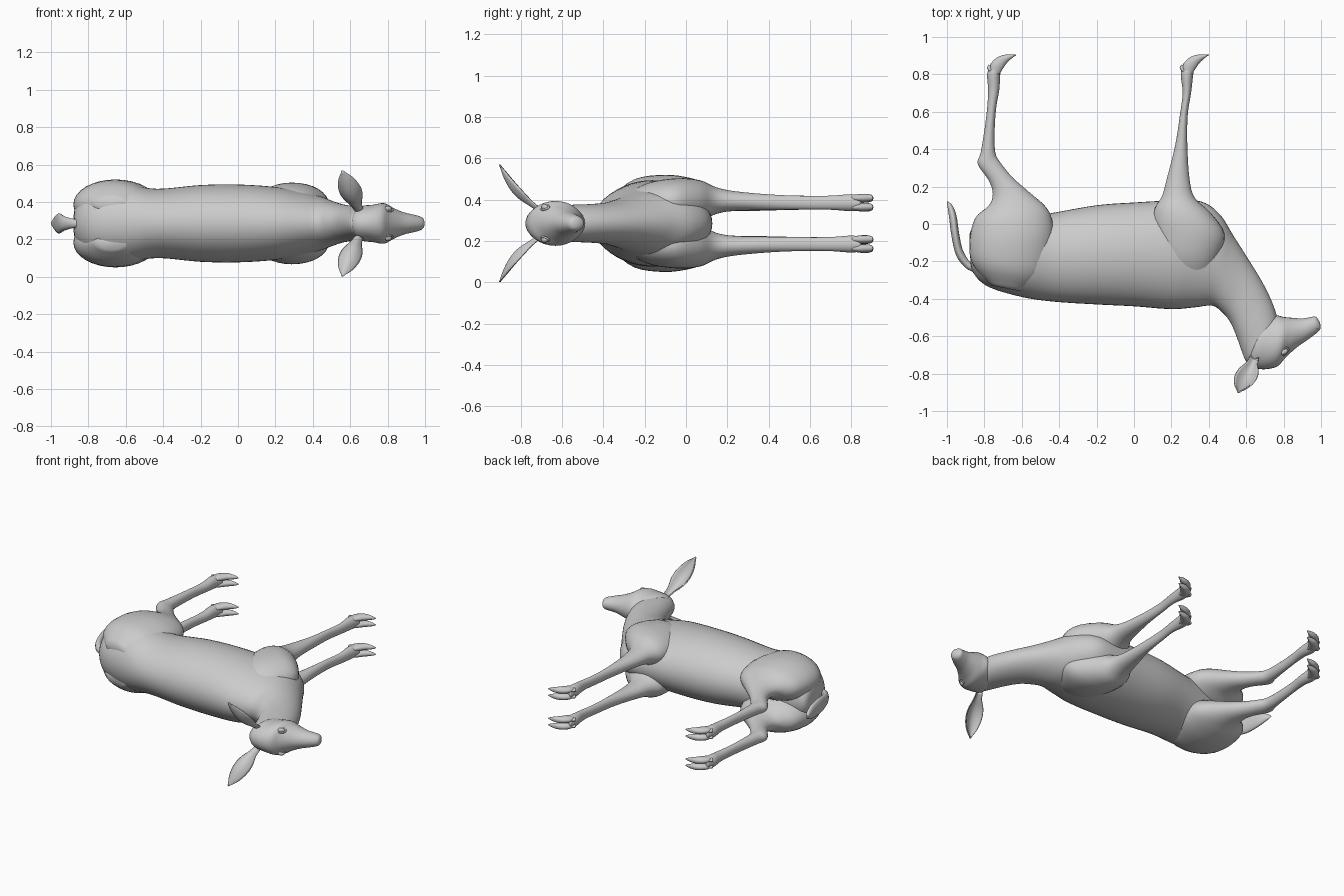
import bpy, math
from mathutils import Vector, Matrix

if "Cube" in bpy.data.objects:
    bpy.data.objects.remove(bpy.data.objects["Cube"])

MID = 0.285  # the deer lies on its side; its symmetry plane is z = MID


def make(name, verts, faces):
    me = bpy.data.meshes.new(name)
    me.from_pydata(verts, [], faces)
    ob = bpy.data.objects.new(name, me)
    bpy.context.collection.objects.link(ob)
    for p in me.polygons:
        p.use_smooth = True
    return ob


def spline(rows, steps):
    """Catmull-Rom interpolation of rows of numbers."""
    out = []
    for i in range(len(rows) - 1):
        p0, p1 = rows[max(i - 1, 0)], rows[i]
        p2, p3 = rows[i + 1], rows[min(i + 2, len(rows) - 1)]
        for k in range(steps):
            t = k / steps
            out.append([0.5 * (2 * b + (c - a) * t + (2 * a - 5 * b + 4 * c - d) * t * t
                               + (3 * b - a - 3 * c + d) * t ** 3)
                        for a, b, c, d in zip(p0, p1, p2, p3)])
    out.append(list(rows[-1]))
    return out


def loft(name, rows, side=1, n=32, steps=4):
    """Each row: outline point A (x, y), outline point B (x, y), half width in z, z offset."""
    rows = [tuple(r) if len(r) == 6 else tuple(r) + (0,) for r in rows]
    verts, faces = [], []
    rings = spline(rows, steps)
    for ax, ay, bx, by, rz, off in rings:
        for k in range(n):
            t = 2 * math.pi * k / n
            c, s = math.cos(t) / 2, math.sin(t)
            verts.append(((ax + bx) / 2 + (ax - bx) * c, (ay + by) / 2 + (ay - by) * c,
                          MID + side * (off + rz * s)))
    for i in range(len(rings) - 1):
        for k in range(n):
            a, b = i * n + k, i * n + (k + 1) % n
            f = (a, b, b + n, a + n)
            faces.append(f if side < 0 else f[::-1])
    first, last = list(range(n)), list(range(len(verts) - n, len(verts)))
    faces += [first[::-1], last] if side < 0 else [first, last[::-1]]
    ob = make(name, verts, faces)
    import_fix(ob)
    return ob


def import_fix(ob):
    """Make the normals face outwards."""
    import bmesh
    bm = bmesh.new()
    bm.from_mesh(ob.data)
    bmesh.ops.recalc_face_normals(bm, faces=bm.faces)
    bm.to_mesh(ob.data)
    bm.free()


# Torso and neck
loft("torso_and_neck", [
    (-.875, -.19, -.88, -.10, .02), (-.86, -.26, -.87, -.03, .10), (-.78, -.335, -.79, 0, .18),
    (-.60, -.39, -.60, .03, .205), (-.43, -.415, -.43, .06, .185), (-.20, -.43, -.20, .10, .205),
    (0, -.44, 0, .115, .208), (.20, -.455, .20, .125, .195), (.33, -.445, .36, .12, .17),
    (.42, -.437, .46, .05, .145), (.48, -.48, .53, -.06, .12), (.52, -.535, .60, -.17, .102),
    (.555, -.62, .68, -.30, .093), (.58, -.69, .735, -.41, .09), (.605, -.74, .765, -.50, .085),
    (.66, -.74, .765, -.56, .06)], n=48, steps=5)

# Head
loft("head", [
    (.60, -.72, .62, -.66, .03), (.625, -.76, .68, -.52, .088), (.69, -.777, .755, -.49, .10),
    (.765, -.762, .80, -.497, .108), (.81, -.715, .85, -.502, .083), (.87, -.66, .90, -.505, .060),
    (.93, -.618, .945, -.498, .047), (.972, -.587, .97, -.495, .038),
    (.992, -.568, .988, -.515, .026), (.998, -.553, .996, -.535, .008)])

# Tail
loft("tail", [
    (-.85, -.26, -.84, -.22, .022), (-.90, -.235, -.875, -.205, .026),
    (-.95, -.17, -.915, -.14, .04), (-.975, -.07, -.935, -.05, .054),
    (-.988, .03, -.948, .04, .045), (-.998, .10, -.968, .095, .022),
    (-1, .122, -.993, .12, .005)], n=20)

HIND = [
    (-.76, -.33, -.60, -.36, .04, .10), (-.86, -.22, -.47, -.27, .115, .10),
    (-.88, -.10, -.43, -.10, .132, .103), (-.85, .03, -.435, .01, .112, .108),
    (-.775, .10, -.47, .09, .08, .113), (-.755, .16, -.56, .17, .058, .11),
    (-.775, .23, -.65, .25, .045, .105), (-.835, .32, -.715, .33, .04, .10),
    (-.82, .38, -.742, .385, .038, .10), (-.80, .50, -.745, .50, .035, .10),
    (-.785, .62, -.737, .62, .033, .10), (-.78, .72, -.72, .72, .034, .10),
    (-.785, .80, -.715, .80, .041, .10), (-.765, .86, -.705, .84, .034, .10)]
FORE = [
    (.20, -.30, .36, -.32, .03, .10), (.13, -.17, .44, -.20, .095, .10),
    (.10, -.02, .485, -.06, .113, .105), (.11, .08, .41, .06, .10, .108),
    (.15, .15, .325, .14, .065, .11), (.175, .24, .297, .24, .047, .108),
    (.22, .42, .285, .42, .037, .102), (.245, .58, .287, .58, .033, .10),
    (.26, .70, .305, .70, .034, .10), (.25, .80, .317, .80, .041, .10),
    (.265, .86, .325, .84, .034, .10)]
CLAW = [  # x is measured from the toe tip
    (-.14, .81, -.09, .80, .014), (-.138, .85, -.068, .835, .02), (-.11, .885, -.05, .86, .021),
    (-.07, .903, -.03, .88, .018), (-.03, .906, -.01, .896, .011), (0, .906, 0, .902, .003)]
DEWCLAW = [(-.125, .80, -.10, .80, .010), (-.155, .83, -.125, .825, .011),
           (-.148, .852, -.138, .85, .004)]

for side, label in ((1, "right"), (-1, "left")):
    # Legs with cloven hooves and dewclaws
    for part, rows, tip in (("hind", HIND, -.63), ("front", FORE, .40)):
        loft(f"{label}_{part}_leg", rows, side)
        for j, off in enumerate((.078, .122)):
            for kind, shape in (("hoof", CLAW), ("dewclaw", DEWCLAW)):
                loft(f"{label}_{part}_{kind}_{j + 1}",
                     [(a + tip, y, b + tip, v, r, off) for a, y, b, v, r in shape], side, n=16)

    # Cupped, leaf-shaped ear
    base, tip = Vector((.645, -.715, .07)), Vector((.558, -.90, .283))
    axis = (tip - base).normalized()
    wide = Vector((1, -.1, .1))
    wide = (wide - axis * wide.dot(axis)).normalized()
    cup = axis.cross(wide)
    if cup.z < 0:
        cup = -cup
    widths = spline([(.022,), (.03,), (.05,), (.058,), (.052,), (.034,), (.003,)], 3)
    verts, faces, m = [], [], 12
    for i, (w,) in enumerate(widths):
        t = i / (len(widths) - 1)
        for k in range(m + 1):
            u = 2 * k / m - 1
            p = base + (tip - base) * t + wide * (w * u) \
                + cup * (w * .8 * (u * u - .5) * (1 - .4 * t) - .02 * math.sin(math.pi * t))
            verts.append((p.x, p.y, MID + side * p.z))
    for i in range(len(widths) - 1):
        for k in range(m):
            a = i * (m + 1) + k
            faces.append((a, a + 1, a + m + 2, a + m + 1))
    ear = make(f"{label}_ear", verts, faces)
    sol = ear.modifiers.new("thickness", 'SOLIDIFY')
    sol.thickness, sol.offset = .007, 0

    # Eye with lid, and nostril rim
    for name, pos, normal, size in (("eye", (.802, -.682, .076), (.35, -.45, .8), 1),
                                    ("nostril", (.985, -.548, .024), (.8, -.1, .6), .4)):
        z = Vector((normal[0], normal[1], side * normal[2])).normalized()
        x = Vector((.85, .5, 0))
        x = (x - z * x.dot(z)).normalized()
        rot = Matrix((x, z.cross(x), z)).transposed().to_4x4()
        mat = Matrix.Translation((pos[0], pos[1], MID + side * pos[2])) @ rot \
            @ Matrix.Diagonal((size * 1.25, size * .85, size, 1))
        bpy.ops.mesh.primitive_torus_add(major_radius=.021, minor_radius=.005,
                                         major_segments=24, minor_segments=8)
        ob = bpy.context.object
        ob.name, ob.matrix_world = f"{label}_{name}_rim", mat
        bpy.ops.object.shade_smooth()
        if name == "eye":
            bpy.ops.mesh.primitive_uv_sphere_add(segments=20, ring_count=12, radius=.018)
            ob = bpy.context.object
            ob.name, ob.matrix_world = f"{label}_eyeball", mat
            bpy.ops.object.shade_smooth()
